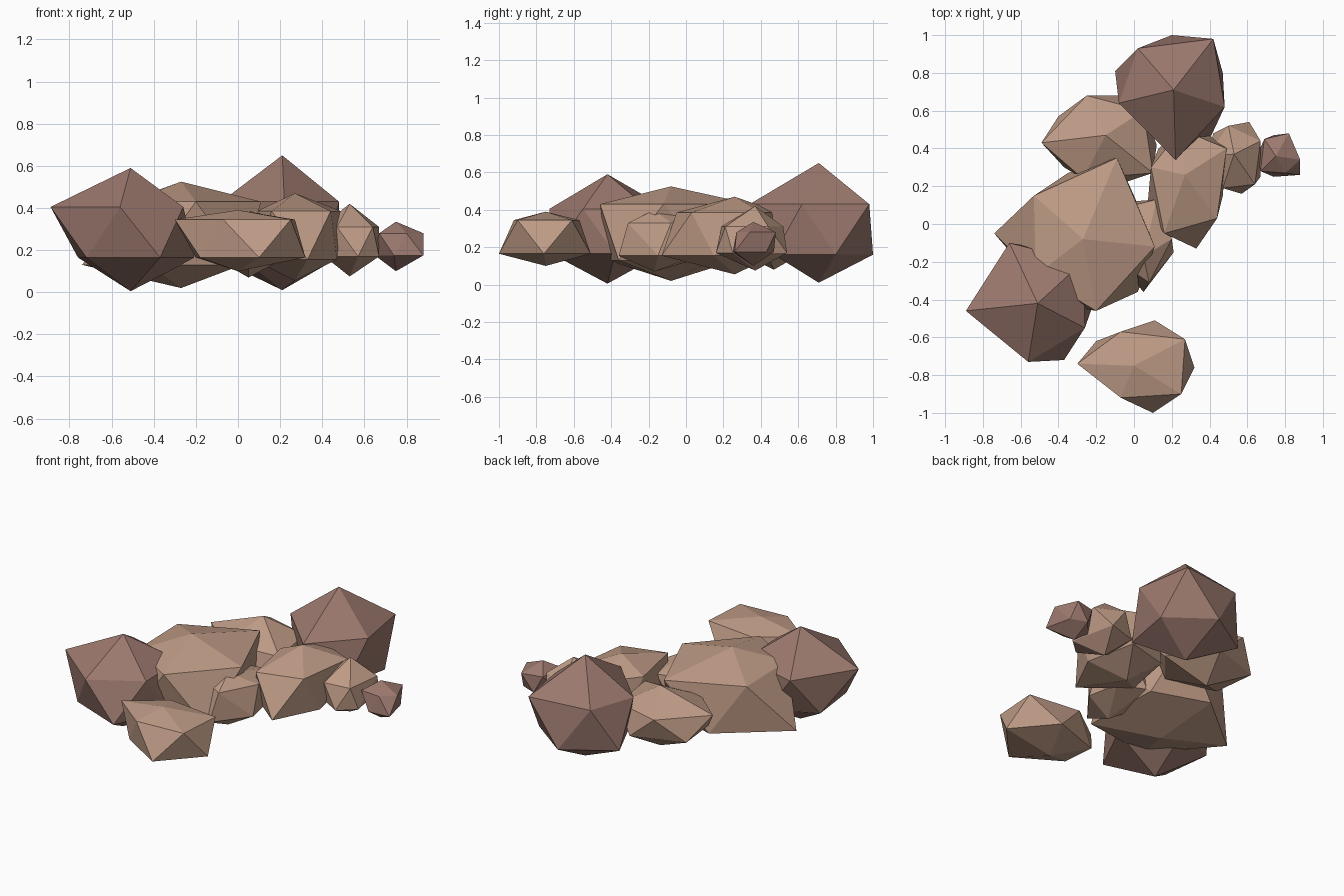
import bpy, bmesh


def material(name, color):
    m = bpy.data.materials.new(name)
    m.diffuse_color = (*color, 1)
    return m


LIGHT = material("light_stone", (0.52, 0.33, 0.24))
DARK = material("dark_stone", (0.33, 0.19, 0.155))


def rock(name, mat, apex, levels, upper, centre=None, lower=None):
    """Irregular 20-sided stone: two poles and two rings of five corners.
    levels = bottom, lower ring, upper ring, top heights.
    The lower ring mirrors the upper one through the centre unless given."""
    z0, z1, z2, z3 = levels
    if lower is None:
        cx, cy = centre
        lower = [(2 * cx - x, 2 * cy - y) for x, y in upper]
    pts = [(*apex, z0), (*apex, z3)]
    pts += [(x, y, z2) for x, y in upper] + [(x, y, z1) for x, y in lower]
    bm = bmesh.new()
    for p in pts:
        bm.verts.new(p)
    res = bmesh.ops.convex_hull(bm, input=bm.verts[:])
    spare = {v for v in res["geom_interior"] + res["geom_unused"]
             if isinstance(v, bmesh.types.BMVert)}
    bmesh.ops.delete(bm, geom=list(spare), context="VERTS")
    bmesh.ops.recalc_face_normals(bm, faces=bm.faces[:])
    me = bpy.data.meshes.new(name)
    bm.to_mesh(me)
    bm.free()
    me.materials.append(mat)
    bpy.context.collection.objects.link(bpy.data.objects.new(name, me))


# Large dark stones at both ends
rock("back_rock", DARK, (0.21, 0.71), (0.01, 0.16, 0.43, 0.65),
     [(0.02, 0.93), (0.42, 0.98), (0.48, 0.62), (0.22, 0.34), (-0.08, 0.64)],
     lower=[(0.2, 1.0), (0.47, 0.8), (0.41, 0.47), (0.02, 0.55), (-0.1, 0.81)])
rock("front_left_rock", DARK, (-0.51, -0.42), (0.005, 0.165, 0.405, 0.59),
     [(-0.89, -0.46), (-0.56, -0.73), (-0.26, -0.55), (-0.27, -0.2), (-0.66, -0.1)],
     lower=[(-0.76, -0.26), (-0.72, -0.58), (-0.37, -0.72), (-0.2, -0.38), (-0.48, -0.13)])

# Light stones of the middle
rock("centre_rock", LIGHT, (-0.27, -0.08), (0.02, 0.13, 0.43, 0.525),
     [(-0.09, 0.35), (-0.53, 0.15), (-0.52, -0.27), (-0.2, -0.46), (0.11, -0.12)],
     lower=[(-0.35, 0.27), (-0.74, -0.05), (-0.42, -0.42), (0.02, -0.36), (0.0, 0.15)])
rock("back_left_rock", LIGHT, (-0.15, 0.47), (0.08, 0.2, 0.345, 0.46),
     [(-0.25, 0.68), (-0.49, 0.43), (-0.27, 0.24), (0.1, 0.27), (0.05, 0.6)],
     lower=[(-0.08, 0.68), (-0.4, 0.57), (-0.37, 0.3), (-0.05, 0.22), (0.12, 0.42)])
rock("front_rock", LIGHT, (0.0, -0.75), (0.1, 0.165, 0.345, 0.39),
     [(-0.3, -0.74), (-0.07, -0.92), (0.25, -0.9), (0.27, -0.61), (-0.07, -0.57)],
     lower=[(0.32, -0.76), (0.11, -0.51), (-0.2, -0.62), (-0.18, -0.83), (0.1, -1.0)])
rock("right_rock", LIGHT, (0.27, 0.26), (0.055, 0.155, 0.385, 0.47),
     [(0.44, 0.03), (0.16, -0.05), (0.09, 0.3), (0.25, 0.5), (0.49, 0.4)],
     lower=[(0.33, -0.13), (0.07, 0.08), (0.13, 0.4), (0.4, 0.47), (0.47, 0.15)])

# Small stones
rock("inner_small_rock", LIGHT, (0.05, -0.17), (0.07, 0.155, 0.33, 0.4),
     [(0.2, -0.08), (0.12, 0.13), (-0.08, 0.08), (-0.08, -0.2), (0.08, -0.31)],
     lower=[(0.21, -0.15), (0.17, 0.05), (0.0, 0.12), (-0.1, -0.1), (0.05, -0.36)])
rock("right_small_rock", LIGHT, (0.53, 0.37), (0.075, 0.17, 0.31, 0.42),
     [(0.67, 0.44), (0.64, 0.21), (0.47, 0.19), (0.39, 0.36), (0.5, 0.52)],
     lower=[(0.61, 0.54), (0.67, 0.25), (0.57, 0.16), (0.41, 0.26), (0.42, 0.48)])
rock("far_right_small_rock", DARK, (0.75, 0.36), (0.1, 0.175, 0.28, 0.335),
     [(0.82, 0.48), (0.88, 0.34), (0.8, 0.27), (0.67, 0.28), (0.69, 0.45)],
     lower=[(0.84, 0.43), (0.88, 0.26), (0.74, 0.25), (0.65, 0.36), (0.74, 0.47)])
